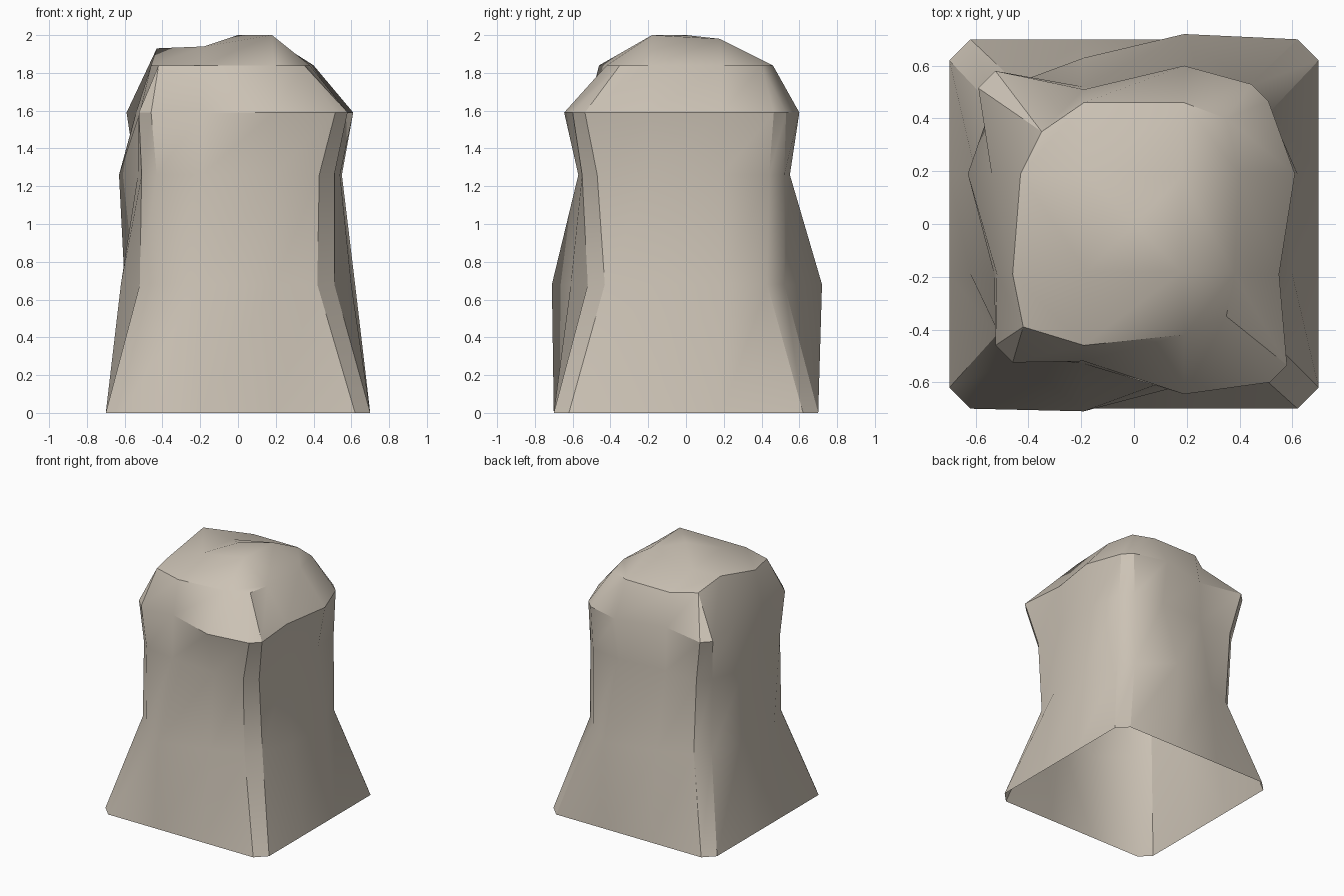
import bpy, bmesh, math
from mathutils import Vector

if "Cube" in bpy.data.objects:
    bpy.data.objects.remove(bpy.data.objects["Cube"])

# Side frames, counter-clockwise: front, right, back, left (tangent, outward normal)
SIDES = [(Vector((1, 0)), Vector((0, -1))), (Vector((0, 1)), Vector((1, 0))),
         (Vector((-1, 0)), Vector((0, 1))), (Vector((0, -1)), Vector((-1, 0)))]

# Each ring: height, corner chamfer, corners FL FR BR BL, two middle offsets per side
RINGS = [
    (0.0, .08, [(-.7, -.7), (.7, -.7), (.7, .7), (-.7, .7)],
     [.7, .7, .7, .7, .7, .7, .7, .7]),
    (0.68, .09, [(-.52, -.51), (.51, -.52), (.52, .52), (-.52, .52)],
     [.71, .61, .60, .62, .72, .63, .60, .62]),
    (1.26, .08, [(-.51, -.50), (.51, -.55), (.51, .52), (-.54, .53)],
     [.53, .57, .54, .55, .55, .52, .63, .53]),
    (1.59, .065, [(-.525, -.525), (.58, -.60), (.51, .53), (-.59, .58)],
     [.52, .645, .55, .61, .60, .51, .54, .52]),
    (1.84, 0.0, [(-.42, -.39), (.35, -.35), (.35, .40), (-.35, .35)],
     [.46, .42, .38, .40, .46, .46, .43, .46]),
]
CROWN = [(-.18, -.18, 1.94), (.18, -.18, 2.0), (.18, .18, 1.98), (-.18, .18, 1.91)]


def add_ring(bm, z, chamfer, corners, mids):
    pts = []
    for i, (t, n) in enumerate(SIDES):
        a, b = Vector(corners[i]), Vector(corners[(i + 1) % 4])
        pts += [a + t * chamfer, t * -.19 + n * mids[2 * i],
                t * .19 + n * mids[2 * i + 1], b - t * chamfer]
    return [bm.verts.new((p.x, p.y, z)) for p in pts]


bm = bmesh.new()
rings = [add_ring(bm, *r) for r in RINGS]

# Walls (underside left open)
for lo, hi in zip(rings, rings[1:]):
    for k in range(16):
        j = (k + 1) % 16
        bm.faces.new((lo[k], lo[j], hi[j], hi[k]))

# Rounded crown with one raised lump on the left edge
top = rings[-1]
top[13].co.z = 1.93
inner = [bm.verts.new(c) for c in CROWN]
centre = bm.verts.new((0, 0, 2.0))
for i in range(4):
    j = (i + 1) % 4
    bm.faces.new((top[4 * i + 1], top[4 * i + 2], inner[j], inner[i]))
    bm.faces.new((top[4 * i - 2], top[4 * i], top[4 * i + 1], inner[i]))
    bm.faces.new((inner[i], inner[j], centre))

bmesh.ops.remove_doubles(bm, verts=bm.verts, dist=.001)
bmesh.ops.recalc_face_normals(bm, faces=bm.faces)

mesh = bpy.data.meshes.new("stone_post")
bm.to_mesh(mesh)
bm.free()
post = bpy.data.objects.new("stone_post", mesh)
bpy.context.collection.objects.link(post)

# Stone colour
mat = bpy.data.materials.new("beige stone")
mat.diffuse_color = (.60, .54, .46, 1)
mat.use_nodes = True
mat.node_tree.nodes["Principled BSDF"].inputs["Base Color"].default_value = mat.diffuse_color
mesh.materials.append(mat)

bpy.context.view_layer.objects.active = post
post.select_set(True)
bpy.ops.object.shade_smooth_by_angle(angle=math.radians(30))
